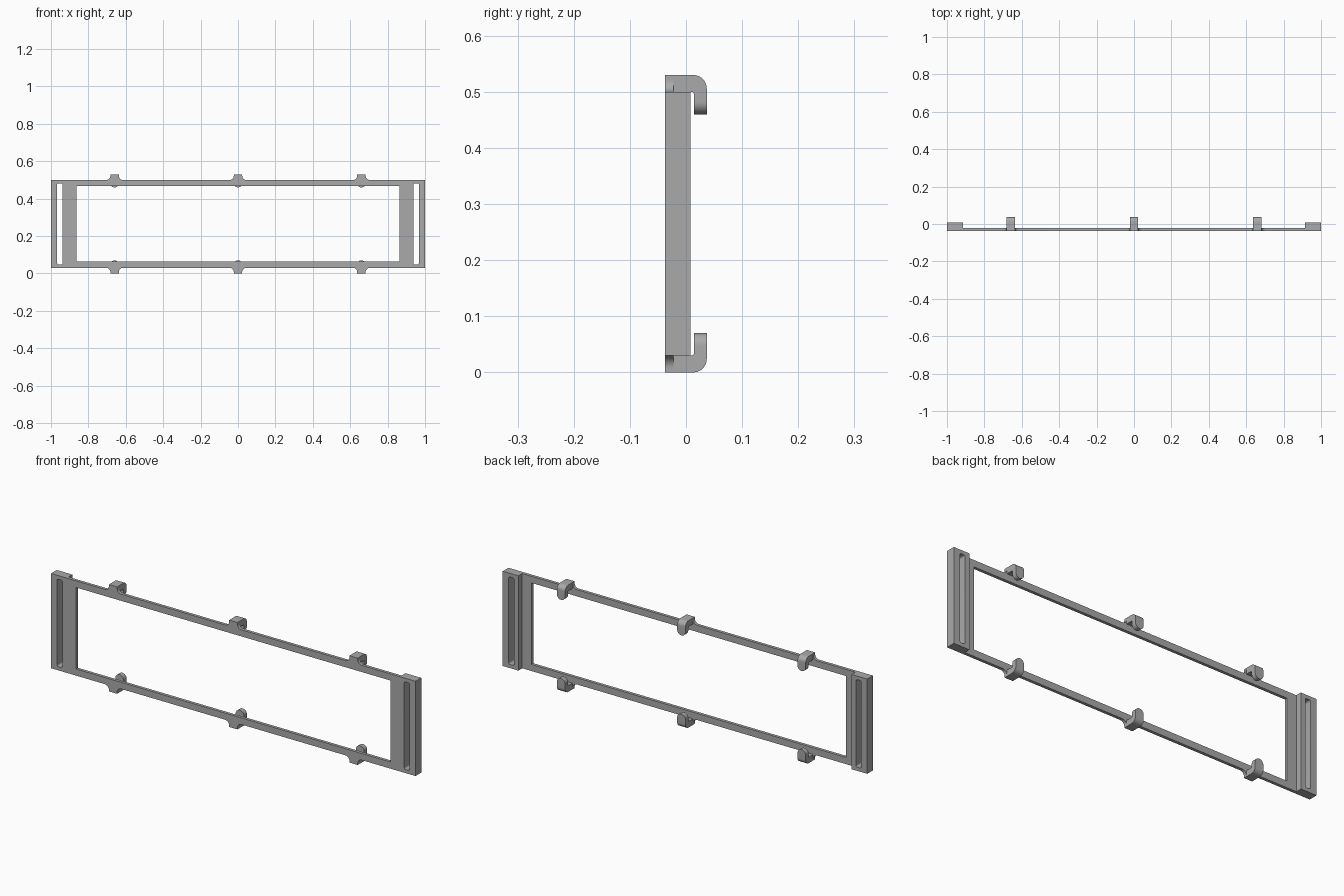
import bpy, bmesh
from math import sin, cos, pi
from mathutils import Matrix

cube = bpy.data.objects.get("Cube")
if cube:
    bpy.data.objects.remove(cube)

grey = bpy.data.materials.new("plain grey")
grey.use_nodes = True
grey.diffuse_color = (0.4, 0.4, 0.4, 1)
grey.node_tree.nodes["Principled BSDF"].inputs["Base Color"].default_value = grey.diffuse_color

FRONT, THIN, THICK = -0.037, -0.022, 0.008   # depth planes
BOTTOM, TOP, MID = 0.03, 0.5, 0.265
HEIGHT = 0.53
HOOKS = (-0.66, 0, 0.66)
HALF = 0.0225                                # half width of a hook
JOIN = 0.914                                 # where the thick ends begin


def arc(cx, cy, r, start, end, n=8):
    """Points on an arc, angles in quarter turns."""
    angles = [(start + (end - start) * i / n) * pi / 2 for i in range(n + 1)]
    return [(cx + r * cos(a), cy + r * sin(a)) for a in angles]


def rounded_rect(x0, x1, z0, z1, r):
    corners = ((x1 - r, z1 - r), (x0 + r, z1 - r), (x0 + r, z0 + r), (x1 - r, z0 + r))
    return [p for q, (x, z) in enumerate(corners) for p in arc(x, z, r, q, q + 1, 4)]


def rect(x0, x1, z0, z1):
    return [(x0, z0), (x1, z0), (x1, z1), (x0, z1)]


def finish(name, bm):
    bmesh.ops.remove_doubles(bm, verts=bm.verts, dist=1e-5)
    bmesh.ops.recalc_face_normals(bm, faces=bm.faces)
    mesh = bpy.data.meshes.new(name)
    bm.to_mesh(mesh)
    bm.free()
    mesh.materials.append(grey)
    ob = bpy.data.objects.new(name, mesh)
    bpy.context.collection.objects.link(ob)
    bpy.ops.object.select_all(action="DESELECT")
    bpy.context.view_layer.objects.active = ob
    ob.select_set(True)
    bpy.ops.object.shade_smooth_by_angle(angle=pi / 6)
    return ob


def plate(name, loops, y0, y1):
    """Flat plate in the xz plane; loops after the first are holes."""
    curve = bpy.data.curves.new(name + " outline", "CURVE")
    curve.dimensions = "2D"
    curve.fill_mode = "BOTH"
    curve.extrude = (y1 - y0) / 2
    for loop in loops:
        spline = curve.splines.new("POLY")
        spline.points.add(len(loop) - 1)
        for point, (x, z) in zip(spline.points, loop):
            point.co = (x, z, 0, 1)
        spline.use_cyclic_u = True
    helper = bpy.data.objects.new(name + " outline", curve)
    bpy.context.collection.objects.link(helper)
    deps = bpy.context.evaluated_depsgraph_get()
    mesh = bpy.data.meshes.new_from_object(helper.evaluated_get(deps))
    bm = bmesh.new()
    bm.from_mesh(mesh)
    bpy.data.objects.remove(helper)
    bpy.data.curves.remove(curve)
    bpy.data.meshes.remove(mesh)
    bm.transform(Matrix.Translation((0, (y0 + y1) / 2, 0)) @ Matrix.Rotation(pi / 2, 4, "X"))
    return finish(name, bm)


# Thin frame with flared tabs along both rails
upper = [(-JOIN, TOP)]
for x in HOOKS:
    upper += arc(x - 2 * HALF, TOP + HALF, HALF, -1, 0)
    upper += [(x - HALF, HEIGHT), (x + HALF, HEIGHT)]
    upper += arc(x + 2 * HALF, TOP + HALF, HALF, 2, 3)
upper.append((JOIN, TOP))
lower = [(x, 2 * MID - z) for x, z in reversed(upper)]
plate("frame", [upper + lower, rect(-0.863, 0.863, 0.063, 0.467)], FRONT, THIN)

# Thick slotted ends
for side, s in (("left", 1), ("right", -1)):
    xs = sorted((s * JOIN, s))
    slot = sorted((s * 0.938, s * 0.967))
    plate(side + "_end", [rect(*xs, BOTTOM, TOP), rounded_rect(*slot, 0.048, 0.482, 0.008)],
          FRONT, THICK)

# Hooks: side profile swept across x, with a rounded tip
BACK, INNER, TIP, R = 0.037, 0.014, 0.46, 0.024
profile = [(THIN, TOP), (THIN, HEIGHT)]
profile += arc(BACK - R, HEIGHT - R, R, 1, 0)
profile += [(BACK, TIP), (INNER, TIP)]
profile += arc(INNER - 0.004, TOP - 0.004, 0.004, 0, 1, 4)


def hook(name, x, upper_side):
    bm = bmesh.new()
    face = bm.faces.new([bm.verts.new((-HALF, y, z)) for y, z in profile])
    out = bmesh.ops.extrude_face_region(bm, geom=[face])["geom"]
    bmesh.ops.translate(bm, vec=(2 * HALF, 0, 0),
                        verts=[v for v in out if isinstance(v, bmesh.types.BMVert)])
    bmesh.ops.recalc_face_normals(bm, faces=bm.faces)
    tip = [e for e in bm.edges
           if all(abs(v.co.z - TIP) < 1e-4 for v in e.verts)
           and abs(e.verts[0].co.x - e.verts[1].co.x) < 1e-4]
    bmesh.ops.bevel(bm, geom=tip, offset=HALF * 0.98, segments=8, profile=0.5, affect="EDGES")
    for v in bm.verts:
        v.co.x += x
        if not upper_side:
            v.co.z = 2 * MID - v.co.z
    finish(name, bm)


for x, place in zip(HOOKS, ("right", "middle", "left")):
    hook("upper_hook_" + place, x, True)
    hook("lower_hook_" + place, x, False)
